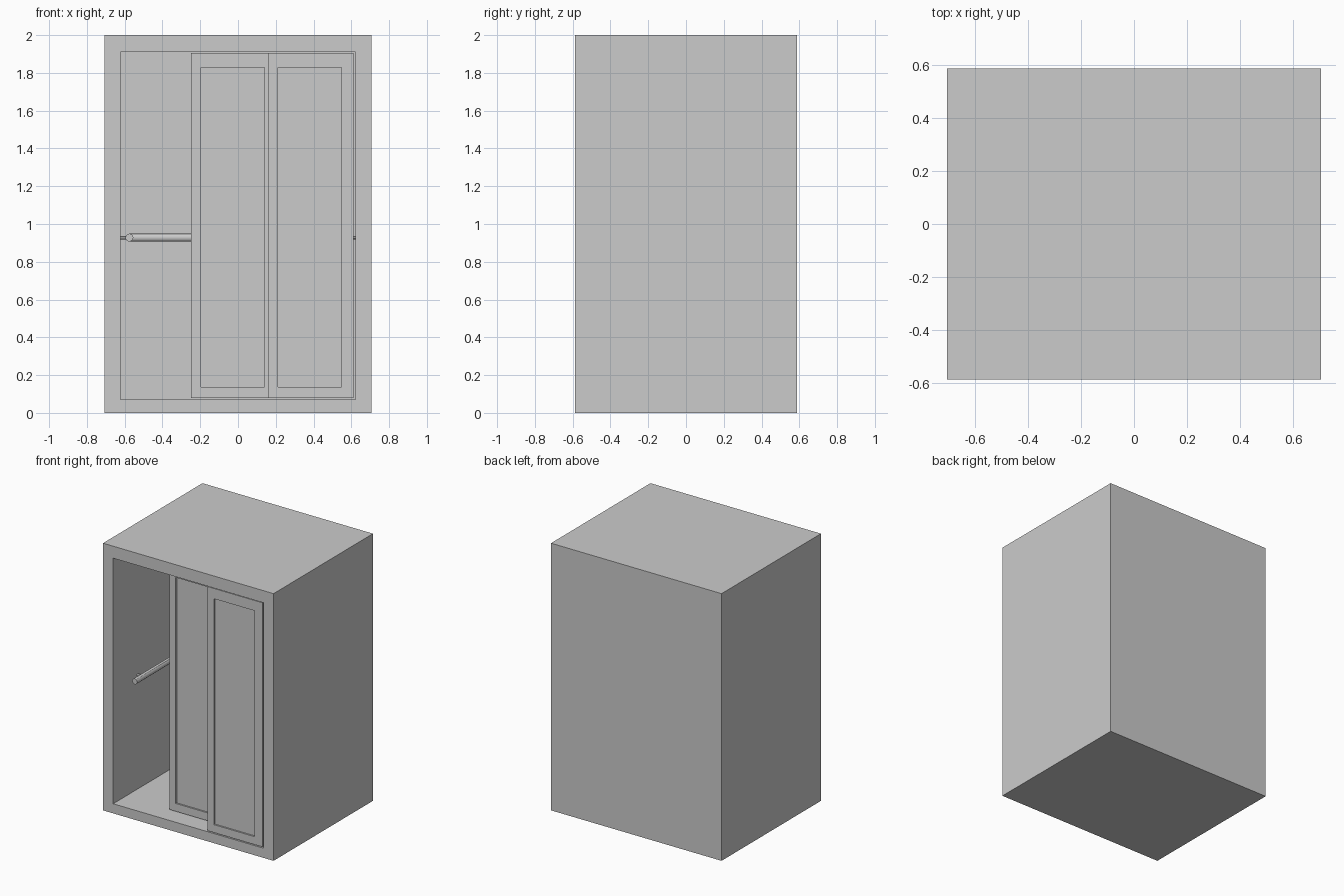
import bpy, bmesh

if "Cube" in bpy.data.objects:
    bpy.data.objects.remove(bpy.data.objects["Cube"])


def recessed_box(name, outer, inner, y_front, y_back, y_recess):
    """Box with a rectangular recess in its front; rects are (x0, x1, z0, z1)."""
    bm = bmesh.new()

    def loop(rect, y):
        x0, x1, z0, z1 = rect
        return [bm.verts.new((x, y, z))
                for x, z in ((x0, z0), (x1, z0), (x1, z1), (x0, z1))]

    loops = [loop(outer, y_back), loop(outer, y_front),
             loop(inner, y_front), loop(inner, y_recess)]
    bm.faces.new(loops[0])
    bm.faces.new(loops[-1])
    for a, b in zip(loops, loops[1:]):
        for i in range(4):
            j = (i + 1) % 4
            bm.faces.new((a[i], a[j], b[j], b[i]))
    bmesh.ops.recalc_face_normals(bm, faces=bm.faces)
    mesh = bpy.data.meshes.new(name)
    bm.to_mesh(mesh)
    bm.free()
    ob = bpy.data.objects.new(name, mesh)
    bpy.context.collection.objects.link(ob)
    return ob


def tube(name, points, radius):
    """Round capped tube along straight segments, converted to a mesh."""
    cu = bpy.data.curves.new(name, 'CURVE')
    cu.dimensions = '3D'
    cu.bevel_depth = radius
    cu.bevel_resolution = 4
    cu.use_fill_caps = True
    sp = cu.splines.new('POLY')
    sp.points.add(len(points) - 1)
    for p, co in zip(sp.points, points):
        p.co = (*co, 1)
    ob = bpy.data.objects.new(name, cu)
    bpy.context.collection.objects.link(ob)
    bpy.ops.object.select_all(action='DESELECT')
    ob.select_set(True)
    bpy.context.view_layer.objects.active = ob
    bpy.ops.object.convert(target='MESH')
    bpy.ops.object.shade_smooth_by_angle()
    return bpy.context.object


# Cabin: thick sides, floor and roof, very thin back wall
recessed_box("cabin_shell", (-0.706, 0.706, 0, 2), (-0.622, 0.622, 0.072, 1.91),
             -0.588, 0.588, 0.584)

# Two sliding door leaves, one behind the other
for name, x, y in (("rear_door", -0.25, -0.455), ("front_door", 0.158, -0.585)):
    recessed_box(name, (x, x + 0.453, 0.078, 1.905),
                 (x + 0.053, x + 0.389, 0.137, 1.828), y, y + 0.05, y + 0.012)

# Handrail round the three inner walls
RX, RY0, RY1, RZ = 0.575, -0.40, 0.537, 0.928
tube("handrail", [(-RX, RY0, RZ), (-RX, RY1, RZ), (RX, RY1, RZ), (RX, RY0, RZ)], 0.021)

# Small wall brackets holding the rail
for side, sx in (("left", -1), ("right", 1)):
    for i, y in enumerate((-0.3, 0.4)):
        tube(f"{side}_bracket_{i}", [(sx * RX, y, RZ), (sx * 0.625, y, RZ)], 0.009)
    tube(f"{side}_back_bracket", [(sx * 0.42, RY1, RZ), (sx * 0.42, 0.586, RZ)], 0.009)
